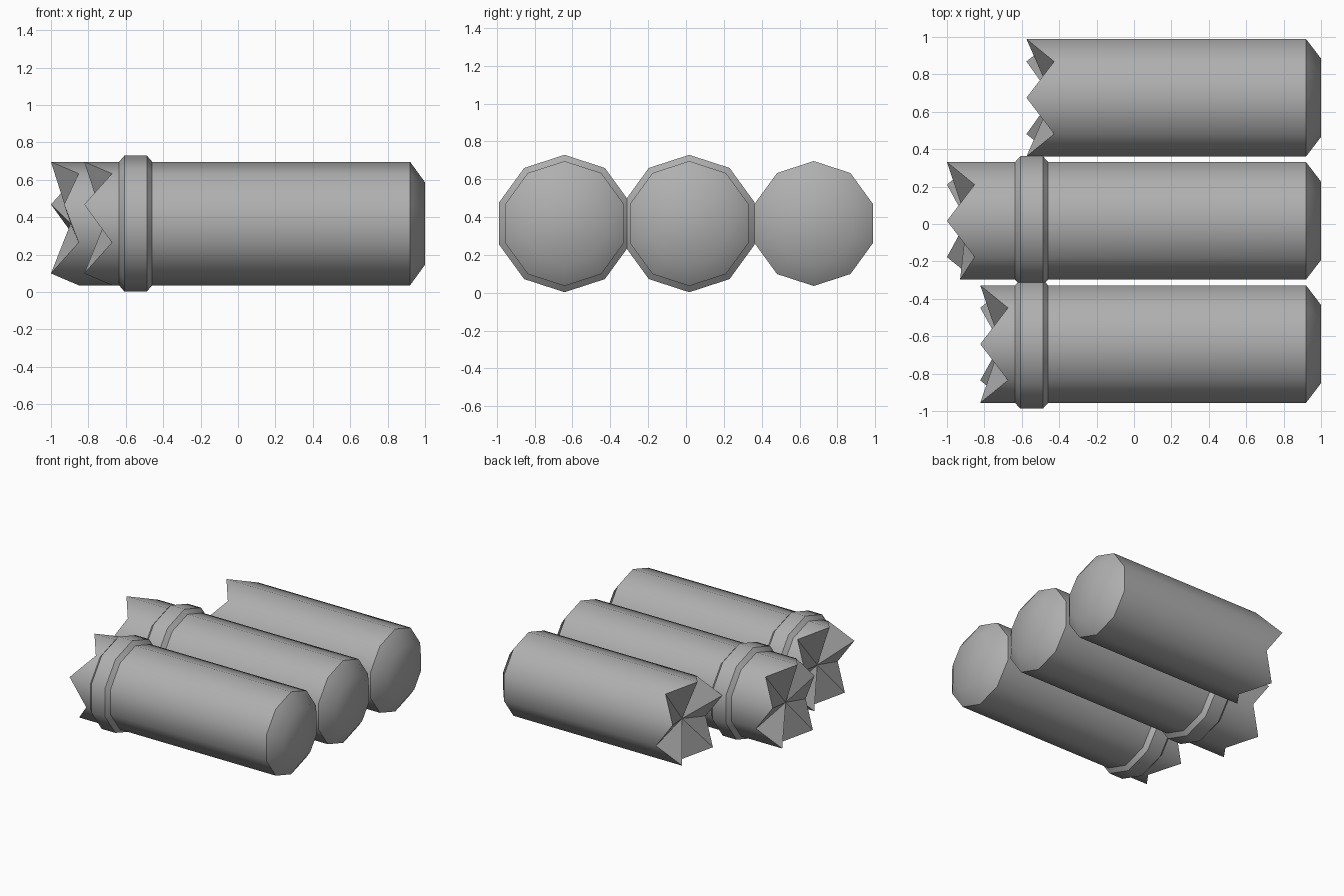
import bpy, bmesh
from math import sin, cos, pi, radians

if "Cube" in bpy.data.objects:
    bpy.data.objects.remove(bpy.data.objects["Cube"])

SIDES = 10
AXIS_Z = 0.366
R = 0.33

grey = bpy.data.materials.new("dark_grey")
grey.diffuse_color = (0.43, 0.43, 0.43, 1)
grey.use_nodes = True
grey.node_tree.nodes["Principled BSDF"].inputs["Base Color"].default_value = grey.diffuse_color


def ring(bm, xs, r, y0):
    """Decagon around the x axis, first corner pointing up; xs gives x per corner."""
    return [bm.verts.new((xs[k], y0 + r * sin(2 * pi * k / SIDES),
                          AXIS_Z + r * cos(2 * pi * k / SIDES)))
            for k in range(SIDES)]


def bridge(bm, a, b):
    for k in range(SIDES):
        n = (k + 1) % SIDES
        bm.faces.new((a[k], a[n], b[n], b[k]))


def finish(bm, name):
    bmesh.ops.recalc_face_normals(bm, faces=bm.faces[:])
    mesh = bpy.data.meshes.new(name)
    bm.to_mesh(mesh)
    bm.free()
    mesh.materials.append(grey)
    ob = bpy.data.objects.new(name, mesh)
    bpy.context.collection.objects.link(ob)
    bpy.ops.object.select_all(action='DESELECT')
    ob.select_set(True)
    bpy.context.view_layer.objects.active = ob
    bpy.ops.object.shade_smooth_by_angle(angle=radians(40))


# Post with one splintered end and one bevelled end
def post(name, y0, tip, hub_depth, short=None):
    bm = bmesh.new()
    xs = [tip if k % 2 == 0 else tip + 0.148 for k in range(SIDES)]
    if short is not None:
        xs[short] += 0.07          # one broken, shorter splinter
    jag = ring(bm, xs, R, y0)
    shoulder = ring(bm, [0.92] * SIDES, R, y0)
    cap = ring(bm, [1.0] * SIDES, 0.22, y0)
    bridge(bm, jag, shoulder)
    bridge(bm, shoulder, cap)
    bm.faces.new(cap)
    hub = bm.verts.new((tip + hub_depth, y0, AXIS_Z))
    for k in range(SIDES):
        bm.faces.new((jag[k], jag[(k + 1) % SIDES], hub))
    finish(bm, name)


# Bevelled band around a post
def collar(name, y0):
    bm = bmesh.new()
    profile = [(-0.638, 0.328), (-0.608, 0.363), (-0.487, 0.363), (-0.457, 0.328)]
    rings = [ring(bm, [x] * SIDES, r, y0) for x, r in profile]
    for a, b in zip(rings, rings[1:]):
        bridge(bm, a, b)
    finish(bm, name)


post("post_front", -0.642, -0.822, 0.108)
post("post_middle", 0.017, -1.0, 0.105, short=8)
post("post_back", 0.675, -0.575, 0.138)
collar("collar_front", -0.642)
collar("collar_middle", 0.017)
